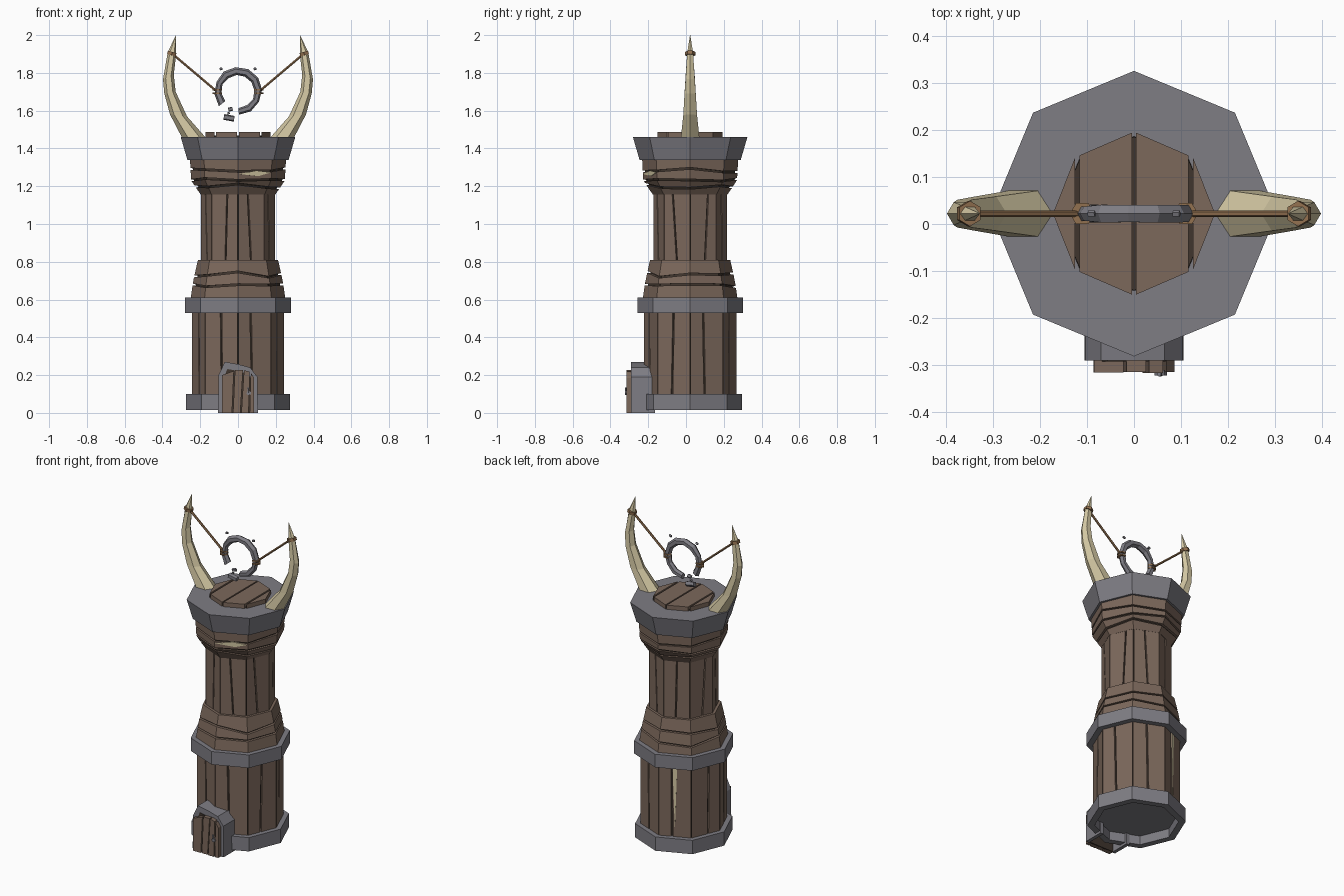
import bpy, bmesh, math, random
from mathutils import Vector

if "Cube" in bpy.data.objects:
    bpy.data.objects.remove(bpy.data.objects["Cube"])

random.seed(4)
CY = 0.022                       # tower axis
TAU = math.tau


def material(name, r, g, b):
    m = bpy.data.materials.new(name)
    m.diffuse_color = (r, g, b, 1)
    m.use_nodes = True
    m.node_tree.nodes["Principled BSDF"].inputs["Base Color"].default_value = m.diffuse_color
    return m


WOOD = material("brown wood", 0.20, 0.138, 0.105)
DARK = material("dark gap", 0.05, 0.036, 0.027)
STONE = material("grey stone", 0.21, 0.205, 0.23)
BONE = material("pale bone", 0.66, 0.58, 0.37)
ROPE = material("tan rope", 0.29, 0.165, 0.08)


def finish(bm, name, mat):
    bmesh.ops.recalc_face_normals(bm, faces=bm.faces)
    me = bpy.data.meshes.new(name)
    bm.to_mesh(me)
    bm.free()
    me.materials.append(mat)
    ob = bpy.data.objects.new(name, me)
    bpy.context.collection.objects.link(ob)
    return ob


def slab(bm, front, back):
    """Solid between two matching polygons."""
    f = [bm.verts.new(p) for p in front]
    b = [bm.verts.new(p) for p in back]
    bm.faces.new(f)
    bm.faces.new(b[::-1])
    for i in range(len(f)):
        j = (i + 1) % len(f)
        bm.faces.new((f[i], b[i], b[j], f[j]))


def loft(bm, rings, closed=False):
    """Skin a list of point rings, capping the ends unless closed."""
    vs = [[bm.verts.new(p) for p in r] for r in rings]
    n = len(vs[0])
    for k in range(len(vs) - (0 if closed else 1)):
        a, b = vs[k], vs[(k + 1) % len(vs)]
        for i in range(n):
            bm.faces.new((a[i], a[(i + 1) % n], b[(i + 1) % n], b[i]))
    if not closed:
        bm.faces.new(vs[0][::-1])
        bm.faces.new(vs[-1])


def corner(i, r, z):
    a = TAU * i / 8
    return Vector((r * math.cos(a), CY + r * math.sin(a), z))


def octagons(name, profile, mat, closed=False):
    bm = bmesh.new()
    loft(bm, [[corner(i, r, z) for i in range(8)] for r, z in profile], closed)
    return finish(bm, name, mat)


def radius(profile, z):
    for (r0, z0), (r1, z1) in zip(profile, profile[1:]):
        if z <= z1:
            return r0 + (r1 - r0) * (z - z0) / (z1 - z0)
    return profile[-1][0]


def tube(bm, a, b, r, n=6):
    a, b = Vector(a), Vector(b)
    q = (b - a).to_track_quat('Z', 'Y')
    loft(bm, [[p + q @ Vector((r * math.cos(TAU * i / n), r * math.sin(TAU * i / n), 0))
               for i in range(n)] for p in (a, b)])


def upright_planks(name, r, z0, z1, lean):
    """Two boards on each side, split by a leaning gap."""
    bm = bmesh.new()
    for i in range(8):
        tb = random.uniform(0.4, 0.6)
        tt = tb + random.uniform(-lean, lean)
        for (b0, t0), (b1, t1) in (((0.012, 0.012), (tb - .025, tt - .025)),
                                   ((tb + .025, tt + .025), (0.988, 0.988))):
            def quad(rr):
                at = lambda t, z: corner(i, rr, z).lerp(corner(i + 1, rr, z), t)
                return [at(b0, z0), at(b1, z0), at(t1, z1), at(t0, z1)]
            slab(bm, quad(r), quad(r - 0.025))
    return finish(bm, name, WOOD)


def level_planks(name, profile, levels, jitter):
    """Sloping boards wrapped around a flared part."""
    bm = bmesh.new()
    last = len(levels) - 1
    grid = [[z + (random.uniform(-jitter, jitter) if 0 < k < last else 0)
             for _ in range(8)] for k, z in enumerate(levels)]
    for k in range(last):
        for i in range(8):
            j = (i + 1) % 8
            lo, hi = 0.005 * (k > 0), 0.005 * (k < last - 1)

            def quad(d):
                return [corner(c, radius(profile, z) - d, z) for c, z in
                        ((i, grid[k][i] + lo), (j, grid[k][j] + lo),
                         (j, grid[k + 1][j] - hi), (i, grid[k + 1][i] - hi))]
            slab(bm, quad(0), quad(0.025))
    return finish(bm, name, WOOD)


# Stone rings
octagons("base_ring", [(.275, .015), (.275, .10), (.235, .10), (.235, .015)], STONE, True)
octagons("floor_plate", [(.24, .07), (.24, .09)], STONE)
octagons("middle_ring", [(.28, .53), (.28, .61)], STONE)
octagons("crown_ring", [(.268, 1.34), (.303, 1.46)], STONE)

# Wooden shafts and flares over a dark core
LOWER = [(.25, .61), (.237, .70), (.212, .81)]
UPPER = [(.197, 1.155), (.248, 1.23), (.254, 1.34)]
octagons("dark_core", [(.233, .09), (.233, .56), (.236, .61), (.2, .80), (.184, .81),
                       (.184, 1.16), (.236, 1.235), (.242, 1.35)], DARK)
upright_planks("lower_shaft_planks", .245, .09, .54, .06)
upright_planks("upper_shaft_planks", .196, .80, 1.17, .2)
level_planks("lower_flare_planks", LOWER, [.61, .665, .735, .81], .018)
level_planks("upper_flare_planks", UPPER, [1.155, 1.20, 1.235, 1.285, 1.34], .012)

# Pale slits: one in the front right flare, one in the back lower shaft
bm = bmesh.new()
for side, shape in ((6, [(.02, 1.265, .252), (.6, 1.253, .253), (.98, 1.273, .253), (.55, 1.283, .254)]),
                    (2, [(.50, .14, .247), (.57, .53, .247), (.43, .53, .247)])):
    def outline(d):
        return [corner(side, r - d, z).lerp(corner(side + 1, r - d, z), t) for t, z, r in shape]
    slab(bm, outline(0), outline(.008))
finish(bm, "pale_slits", BONE)

# Lid boards cut from an octagon
octagons("lid_backing", [(.165, 1.45), (.163, 1.468)], DARK)
bm = bmesh.new()
R, H = .172, .172 * math.sqrt(.5)
for s in (-1, 1):
    for pts in ([(.004, R), (H - .006, H + .002), (H - .006, -H - .002), (.004, -R)],
                [(H + .004, H - .004), (R, 0), (H + .004, -H + .004)]):
        slab(bm, [(s * x, CY + y, 1.486) for x, y in pts], [(s * x, CY + y, 1.45) for x, y in pts])
finish(bm, "lid_planks", WOOD)

# Horns: hexagonal sections as outer x, z, inner x, z, half depth
SECTIONS = [(.29, 1.445, .16, 1.445, .058), (.36, 1.58, .27, 1.57, .042), (.39, 1.69, .33, 1.70, .034),
            (.397, 1.765, .34, 1.79, .028), (.372, 1.91, .328, 1.895, .018), (.329, 2.0, .327, 1.998, .001)]
for s, label in ((-1, "left"), (1, "right")):
    bm = bmesh.new()
    rings = []
    for xo, zo, xi, zi, d in SECTIONS:
        ring = []
        for i in range(6):
            c, n = math.cos(TAU * i / 6), math.sin(TAU * i / 6)
            ring.append((s * ((xo + xi) / 2 + c * (xo - xi) / 2), CY + n * d, (zo + zi) / 2 + c * (zo - zi) / 2))
        rings.append(ring)
    loft(bm, rings)
    finish(bm, label + "_horn", BONE)

    # Rope with wraps at the horn tip and at the hanging ring
    bm = bmesh.new()
    tube(bm, (s * .35, CY, 1.903), (s * .11, CY, 1.70), .007)
    tube(bm, (s * .353, CY, 1.893), (s * .348, CY, 1.911), .027)
    for dz in (-.012, .006):
        tube(bm, (s * .11, CY, 1.70 + dz), (s * .11, CY, 1.708 + dz), .026)
    finish(bm, label + "_rope", ROPE)

# Broken stone ring and its fragments
bm = bmesh.new()
rings = []
for k in range(11):
    a = math.radians(-88 + 306 * k / 10)
    w = random.uniform(.017, .022)
    rings.append([((.107 + w * math.cos(TAU * i / 6)) * math.cos(a), CY + w * math.sin(TAU * i / 6),
                   1.703 + (.107 + w * math.cos(TAU * i / 6)) * math.sin(a)) for i in range(6)])
loft(bm, rings)
finish(bm, "broken_ring", STONE)
bm = bmesh.new()
tube(bm, (-.075, CY, 1.567), (-.02, CY, 1.557), .016, 5)
for x, z, r in ((-.04, 1.605, .011), (-.05, 1.585, .006), (-.09, 1.82, .007), (.09, 1.82, .007)):
    tube(bm, (x - r, CY, z), (x + r, CY, z + r * .5), r, 5)
finish(bm, "ring_fragments", STONE)

# Door frame: uneven arch strip with depth
OUT = [(-.105, 0), (-.103, .2), (-.07, .27), (0, .258), (.065, .24), (.103, .19), (.105, 0)]
bm = bmesh.new()
inner = [(x * .8, z * .86) for x, z in OUT]
for k in range(6):
    quad = [OUT[k], OUT[k + 1], inner[k + 1], inner[k]]
    slab(bm, [(x, -.29, z) for x, z in quad], [(x, -.165, z) for x, z in quad])
finish(bm, "door_frame", STONE)

# Door backing and slanted boards
bm = bmesh.new()
slab(bm, [(x, -.292, z) for x, z in inner], [(x, -.282, z) for x, z in inner])
finish(bm, "door_backing", DARK)
bm = bmesh.new()
for x0, x1, x2, x3, za, zb in ((-.086, -.032, -.022, -.085, .20, .222), (-.026, .012, .026, -.016, .226, .226),
                               (.018, .056, .062, .032, .226, .218), (.062, .086, .086, .068, .213, .185)):
    quad = [(x0, 0), (x1, 0), (x2, zb), (x3, za)]
    y = -.312 - random.uniform(0, .004)
    slab(bm, [(x, y, z) for x, z in quad], [(x, -.288, z) for x, z in quad])
finish(bm, "door_planks", WOOD)

# Door handle
bm = bmesh.new()
tube(bm, (.057, -.31, .105), (.057, -.322, .105), .013)
tube(bm, (.057, -.319, .105), (.053, -.319, .135), .005)
finish(bm, "door_handle", STONE)
